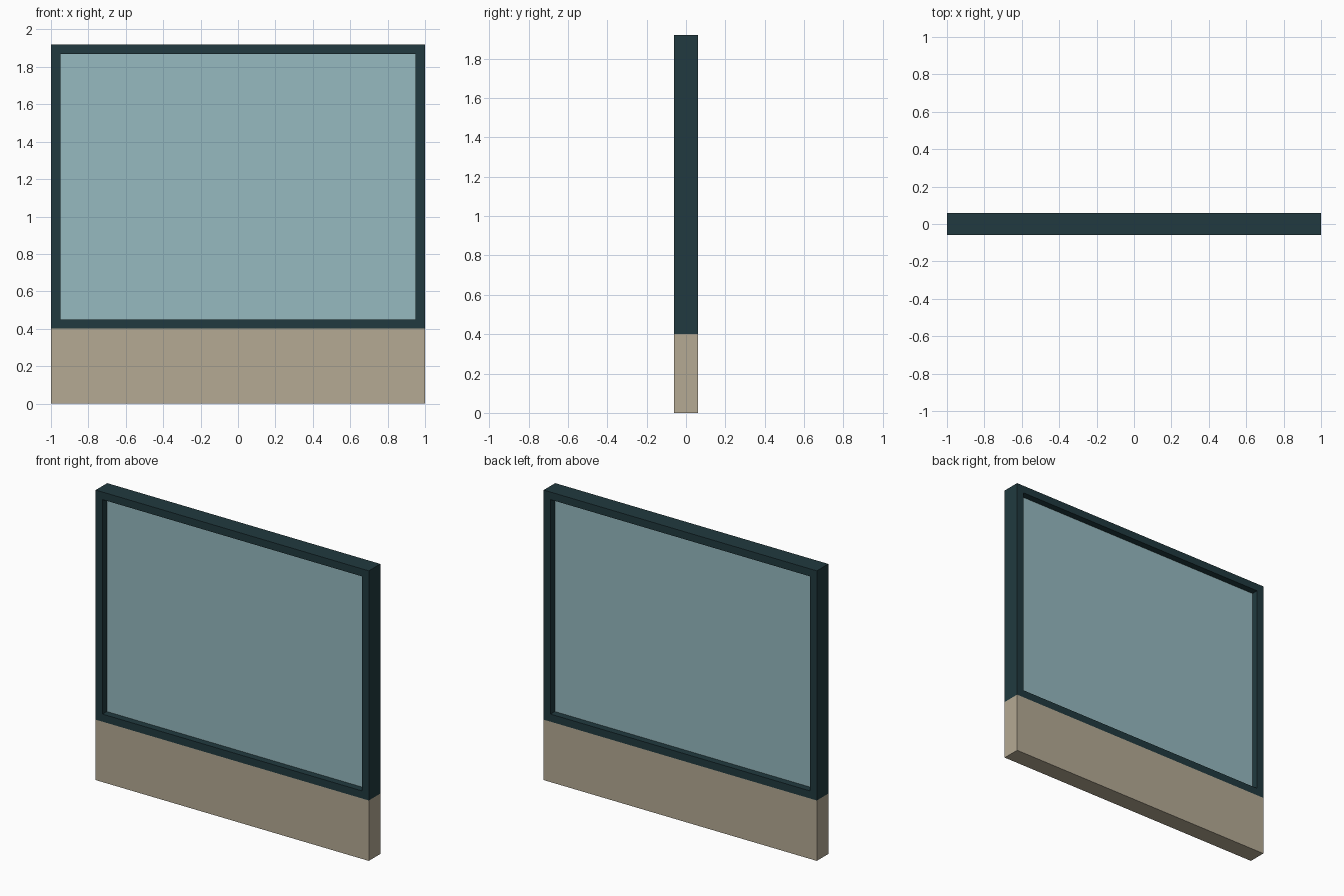
import bpy, bmesh

if "Cube" in bpy.data.objects:
    bpy.data.objects.remove(bpy.data.objects["Cube"])

W, D = 2.0, 0.12          # overall width and depth
BASE, TOP = 0.40, 1.92    # wall height, frame top
BAR = 0.05                # frame bar width
GLASS = 0.03              # pane thickness


def material(name, rgb):
    m = bpy.data.materials.new(name)
    m.diffuse_color = (*rgb, 1.0)
    m.use_nodes = True
    m.node_tree.nodes["Principled BSDF"].inputs["Base Color"].default_value = m.diffuse_color
    return m


def box(name, size, centre, mat):
    bpy.ops.mesh.primitive_cube_add(size=1, location=centre)
    ob = bpy.context.object
    ob.name = name
    ob.scale = size
    bpy.ops.object.transform_apply(location=False, rotation=False, scale=True)
    ob.data.materials.append(mat)
    return ob


beige = material("beige_wall", (0.462, 0.402, 0.296))
teal = material("dark_teal_frame", (0.015, 0.042, 0.050))
pale = material("pale_blue_glass", (0.305, 0.491, 0.527))

# Low wall under the window
box("low_wall", (W, D, BASE), (0, 0, BASE / 2), beige)

# Window frame: one mitred ring swept around the opening
bm = bmesh.new()
rings = []
for inset in (0, BAR):
    x, lo, hi = W / 2 - inset, BASE + inset, TOP - inset
    corners = ((-x, lo), (x, lo), (x, hi), (-x, hi))
    for y in (-D / 2, D / 2):
        rings.append([bm.verts.new((cx, y, cz)) for cx, cz in corners])
outer_front, outer_back, inner_front, inner_back = rings
loop = (outer_front, outer_back, inner_back, inner_front)
for a, b in zip(loop, loop[1:] + loop[:1]):
    for i in range(4):
        j = (i + 1) % 4
        bm.faces.new((a[i], a[j], b[j], b[i]))
bmesh.ops.recalc_face_normals(bm, faces=bm.faces)
mesh = bpy.data.meshes.new("window_frame")
bm.to_mesh(mesh)
bm.free()
mesh.materials.append(teal)
bpy.context.collection.objects.link(bpy.data.objects.new("window_frame", mesh))

# Glass pane recessed in the middle of the frame
box("glass_pane", (W - 2 * BAR, GLASS, TOP - BASE - 2 * BAR),
    (0, 0, (BASE + TOP) / 2), pale)
